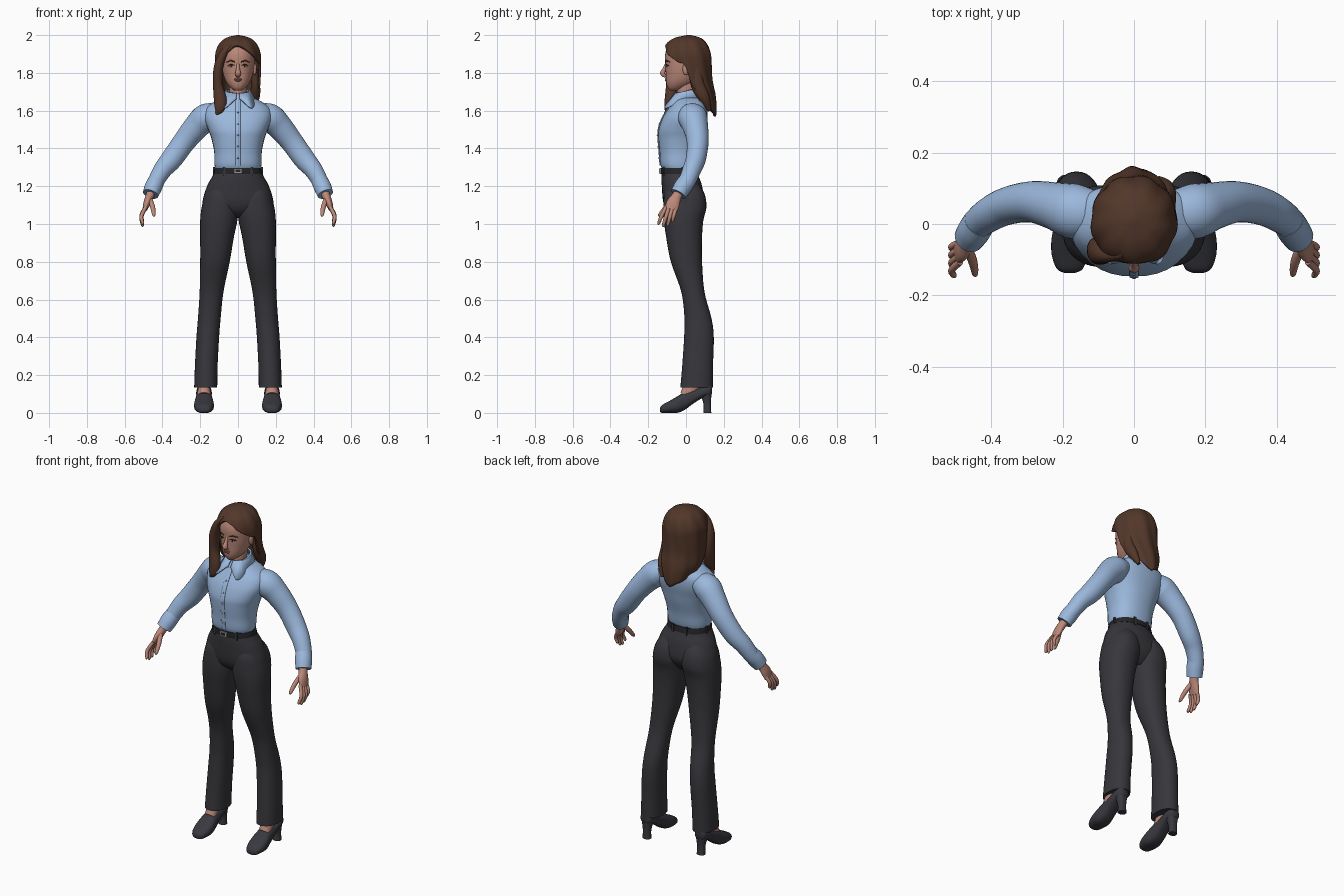
import bpy, bmesh
from math import sin, cos, pi, radians, exp, copysign
from mathutils import Vector, Matrix

if "Cube" in bpy.data.objects:
    bpy.data.objects.remove(bpy.data.objects["Cube"], do_unlink=True)

X, Y, Z = Vector((1, 0, 0)), Vector((0, 1, 0)), Vector((0, 0, 1))
SIDES = (("left", 1), ("right", -1))


def material(name, *rgb):
    mat = bpy.data.materials.new(name)
    mat.use_nodes = True
    mat.diffuse_color = (*rgb, 1)
    shader = next(n for n in mat.node_tree.nodes if n.type == 'BSDF_PRINCIPLED')
    shader.inputs["Base Color"].default_value = (*rgb, 1)
    shader.inputs["Roughness"].default_value = .7
    return mat


skin = material("skin", .5, .25, .19)
lip = material("lip", .36, .13, .11)
brown = material("hair brown", .085, .038, .023)
blue = material("shirt blue", .33, .48, .72)
charcoal = material("trouser charcoal", .038, .037, .044)
black = material("belt black", .018, .018, .021)
slate = material("shoe slate", .04, .041, .05)
metal = material("buckle metal", .32, .34, .38)
white = material("eye white", .55, .5, .47)
dark = material("iris dark", .025, .015, .012)


def finish(name, bm, mat):
    bmesh.ops.recalc_face_normals(bm, faces=bm.faces[:])
    mesh = bpy.data.meshes.new(name)
    bm.to_mesh(mesh)
    bm.free()
    mesh.shade_smooth()
    mesh.set_sharp_from_angle(angle=radians(50))
    mesh.materials.append(mat)
    obj = bpy.data.objects.new(name, mesh)
    bpy.context.collection.objects.link(obj)
    return obj


def skin_rings(name, rings, mat, closed=True, caps="both"):
    """Join a list of point rings into a surface."""
    bm = bmesh.new()
    rows = [[bm.verts.new(p) for p in ring] for ring in rings]
    n = len(rows[0])
    for low, high in zip(rows, rows[1:]):
        for i in range(n if closed else n - 1):
            j = (i + 1) % n
            bm.faces.new((low[i], low[j], high[j], high[i]))
    if caps in ("both", "first"):
        bm.faces.new(rows[0])
    if caps == "both":
        bm.faces.new(rows[-1])
    return finish(name, bm, mat)


def spline(rows, steps=6):
    """Smoothly interpolate rows of numbers."""
    out, last = [], len(rows) - 1
    for i in range(last):
        group = rows[max(i - 1, 0)], rows[i], rows[i + 1], rows[min(i + 2, last)]
        for s in range(steps):
            t = s / steps
            out.append([b + t / 2 * (c - a + t * (2*a - 5*b + 4*c - d + t * (3*(b - c) + d - a)))
                        for a, b, c, d in zip(*group)])
    return out + [list(rows[-1])]


def lookup(table, key):
    """Read a row from a table sorted by its first column."""
    for p, q in zip(table, table[1:]):
        if p[0] <= key <= q[0]:
            t = (key - p[0]) / max(q[0] - p[0], 1e-9)
            return [a + (b - a) * t for a, b in zip(p, q)]
    return table[0] if key < table[0][0] else table[-1]


def oval(centre, u, v, a, b, power=2, n=32):
    def bend(w):
        return copysign(abs(w) ** (2 / power), w)
    return [centre + u * a * bend(cos(2*pi*i/n)) + v * b * bend(sin(2*pi*i/n)) for i in range(n)]


def stack(name, rows, mat, side=1, power=2):
    """Level sections: height, (inner, outer) or half width, front, back."""
    rings = []
    for z, *xs, front, back in spline(rows):
        lo, hi = xs if len(xs) == 2 else (-xs[0], xs[0])
        centre = Vector((side * (lo + hi) / 2, (front + back) / 2, z))
        rings.append(oval(centre, X, Y, (hi - lo) / 2, (back - front) / 2, power))
    return skin_rings(name, rings, mat)


def tube(name, rows, mat, side=1, n=24):
    """Sections square to a path: x, y, z, radius across, radius in depth."""
    rows = spline(rows)
    path = [Vector((side * r[0], r[1], r[2])) for r in rows]
    rings = []
    for i, row in enumerate(rows):
        along = (path[min(i + 1, len(path) - 1)] - path[max(i - 1, 0)]).normalized()
        u = along.cross(Y).normalized()
        rings.append(oval(path[i], u, u.cross(along), row[3], row[4], n=n))
    return skin_rings(name, rings, mat)


def solid(name, place, size, mat, box=False):
    bm = bmesh.new()
    matrix = Matrix.LocRotScale(Vector(place), None, Vector(size))
    if box:
        bmesh.ops.create_cube(bm, size=2, matrix=matrix)
    else:
        bmesh.ops.create_uvsphere(bm, u_segments=20, v_segments=12, radius=1, matrix=matrix)
    return finish(name, bm, mat)


def thicken(obj, amount):
    mod = obj.modifiers.new("thickness", 'SOLIDIFY')
    mod.thickness, mod.offset = amount, 0


# Shirt body with a front placket and buttons
torso = [(1.27, .112, -.11, .045), (1.31, .124, -.134, .06), (1.38, .126, -.14, .072),
         (1.45, .14, -.146, .09), (1.5, .158, -.145, .1), (1.56, .178, -.125, .112),
         (1.61, .172, -.095, .113), (1.645, .13, -.072, .105), (1.67, .08, -.058, .085),
         (1.685, .058, -.05, .07)]
stack("shirt_body", torso, blue, power=2.3)
front_line = spline(torso)
tube("shirt_placket", [(0, r[2] - .001, r[0], .013, .004) for r in front_line[6:-8:3]], blue)
for i in range(5):
    z = 1.35 + i * .06
    solid(f"button_{i + 1}", (0, lookup(front_line, z)[2] - .005, z), (.005, .003, .005), metal)

# Collar with two points
for label, side in SIDES:
    top, fold, edge = [], [], []
    for i in range(33):
        deg = 6 + i * 174 / 32
        s, c = side * sin(radians(deg)), -cos(radians(deg))
        point = exp(-((deg - 38) / 22) ** 2)
        top.append(Vector((.058 * s, .01 + .06 * c, 1.69 + .015 * (1 + c))))
        fold.append(Vector((.066 * s, .01 + .068 * c, 1.69 + .014 * (1 + c))))
        edge.append(Vector(((.085 + .035 * point) * s, .01 + (.086 + .062 * point) * c,
                            1.668 - .055 * point)))
    thicken(skin_rings(label + "_collar", [top, fold, edge], blue, False, "none"), .006)

# Trousers
stack("trouser_hips", [(1.035, .09, -.06, .045), (1.07, .17, -.1, .075), (1.12, .187, -.121, .095),
                       (1.2, .164, -.128, .085), (1.25, .137, -.13, .068), (1.285, .118, -.126, .055)],
      charcoal, power=2.2)
leg = [(.135, .11, .232, -.03, .142), (.25, .108, .228, -.02, .143), (.4, .1, .22, -.01, .147),
       (.5, .092, .212, -.008, .135), (.64, .077, .203, -.025, .098), (.8, .044, .2, -.08, .085),
       (.93, .022, .2, -.105, .085), (1.02, .003, .2, -.117, .092), (1.09, -.004, .192, -.12, .108),
       (1.16, .006, .172, -.115, .098), (1.22, .03, .13, -.09, .06)]
for label, side in SIDES:
    stack(label + "_trouser_leg", leg, charcoal, side, 2.2)

# Belt, loops and buckle
stack("belt", [(1.265, .129, -.134, .066), (1.28, .126, -.135, .064), (1.297, .122, -.134, .061)],
      black, power=2.2)
solid("buckle", (0, -.136, 1.281), (.022, .006, .014), metal, True)
solid("buckle_centre", (0, -.14, 1.281), (.014, .004, .007), black, True)
for i, deg in enumerate((35, 100, 160, 200, 260, 325)):
    a = radians(deg)
    solid(f"belt_loop_{i + 1}", (.127 * sin(a), -.035 - .1 * cos(a), 1.278),
          (.006, .006, .024), charcoal, True)

# Shoes: distance along the foot, sole, top, half width
shoe = [(-.137, .006, .026, .015), (-.126, 0, .042, .036), (-.09, 0, .062, .05),
        (-.05, 0, .085, .052), (-.01, .014, .108, .046), (.04, .05, .122, .041),
        (.09, .08, .14, .041), (.125, .09, .15, .034), (.137, .1, .145, .02)]
for label, side in SIDES:
    rings = [oval(Vector((side * .18, y, (lo + hi) / 2)), X, Z, w, (hi - lo) / 2, 2.5)
             for y, lo, hi, w in spline(shoe)]
    skin_rings(label + "_shoe", rings, slate)
    stack(label + "_heel", [(0, .156, .204, .092, .134), (.05, .157, .203, .092, .132),
                            (.11, .146, .214, .07, .136)], slate, side, 2.5)
    tube(label + "_ankle", [(.18, .05, .2, .034, .04), (.18, .03, .14, .033, .045),
                            (.18, -.005, .09, .034, .03)], skin, side)

# Sleeves, cuffs and hands
sleeve = [(.1, .03, 1.59, .05, .06), (.165, .035, 1.565, .074, .077), (.22, .05, 1.515, .068, .067),
          (.285, .062, 1.435, .06, .058), (.35, .052, 1.345, .057, .053),
          (.4, .03, 1.285, .049, .049), (.44, 0, 1.215, .042, .044), (.458, -.03, 1.175, .04, .042)]
for label, side in SIDES:
    tube(label + "_sleeve", sleeve, blue, side, 32)
    tube(label + "_cuff", [(.433, .005, 1.228, .044, .046), (.448, -.018, 1.195, .046, .047),
                           (.463, -.04, 1.158, .042, .044)], blue, side)
    tube(label + "_palm", [(.455, -.03, 1.18, .024, .026), (.468, -.05, 1.145, .022, .027),
                           (.482, -.068, 1.11, .019, .036), (.494, -.078, 1.075, .012, .034)],
         skin, side)
    for i, finger in enumerate(("little", "ring", "middle", "index")):
        y, reach = -.052 - .018 * i, (.072, .092, .097, .085)[i]
        tube(f"{label}_{finger}_finger",
             [(.488, y, 1.09, .01, .01), (.511, y * 1.22, 1.085 - reach / 2, .01, .01),
              (.505, y * 1.36, 1.09 - reach, .008, .008),
              (.502, y * 1.38, 1.084 - reach, .003, .003)], skin, side, 12)
    tube(label + "_thumb", [(.468, -.065, 1.135, .013, .015), (.452, -.105, 1.09, .013, .013),
                            (.446, -.138, 1.05, .009, .009), (.445, -.145, 1.04, .003, .003)],
         skin, side, 12)

# Neck and head
stack("neck", [(1.62, .05, -.045, .06), (1.7, .046, -.048, .056), (1.78, .05, -.04, .06)], skin)
stack("head", [(1.706, .018, -.084, -.04), (1.722, .04, -.097, .0), (1.75, .062, -.105, .05),
               (1.79, .078, -.107, .09), (1.84, .087, -.109, .105), (1.9, .087, -.11, .11),
               (1.95, .065, -.09, .098), (1.98, .03, -.05, .06)], skin, power=2.15)
tube("nose", [(0, -.104, 1.85, .007, .006), (0, -.115, 1.82, .01, .01),
              (0, -.124, 1.797, .015, .013), (0, -.108, 1.78, .011, .007)], skin)
solid("upper_lip", (0, -.106, 1.767), (.021, .006, .004), lip)
solid("lower_lip", (0, -.105, 1.76), (.018, .007, .005), lip)
for label, side in SIDES:
    solid(label + "_eye", (side * .036, -.1, 1.836), (.015, .005, .006), white)
    solid(label + "_iris", (side * .036, -.103, 1.836), (.006, .003, .0055), dark)
    tube(label + "_eyelid", [(.02, -.105, 1.839, .002, .003), (.036, -.105, 1.844, .003, .003),
                             (.053, -.093, 1.838, .002, .003)], dark, side, 10)
    tube(label + "_brow", [(.016, -.108, 1.858, .003, .003), (.04, -.102, 1.864, .004, .004),
                           (.06, -.085, 1.857, .002, .003)], brown, side, 10)
    solid(label + "_ear", (side * .088, .0, 1.82), (.011, .018, .032), skin)

# Hair: an envelope by height, cut off along a hairline that varies around the head
shape = spline([(1.56, .03, .03, .15), (1.6, .07, -.04, .155), (1.68, .104, -.075, .149),
                (1.76, .111, -.1, .133), (1.84, .114, -.112, .13), (1.9, .113, -.116, .127),
                (1.95, .094, -.098, .107), (1.98, .06, -.055, .075), (1.994, .008, .005, .025)])
hairline = spline([(-180, 1.57), (-150, 1.59), (-120, 1.62), (-95, 1.64), (-75, 1.66), (-60, 1.74),
                   (-48, 1.85), (-30, 1.905), (-8, 1.94), (15, 1.93), (40, 1.895), (65, 1.86),
                   (85, 1.835), (97, 1.72), (125, 1.65), (150, 1.59), (180, 1.57)])
rings = []
for j in range(37):
    ring = []
    for i in range(96):
        deg = -180 + i * 360 / 96
        a = radians(deg)
        z = 1.994 - (1.994 - lookup(hairline, deg)[1]) * (j / 36) ** 1.5
        _, half, front, back = lookup(shape, z)
        wave = 1 + .022 * sin(9 * a + 14 * z) * min(1, j / 9)
        ring.append(Vector((half * wave * sin(a),
                            (front + back) / 2 - (back - front) / 2 * wave * cos(a), z)))
    rings.append(ring)
thicken(skin_rings("hair", rings, brown, caps="first"), .012)

# Loose locks: one over the right shoulder, one behind the left
tube("right_front_lock", [(-.03, -.085, 1.955, .008, .01), (-.075, -.088, 1.905, .02, .02),
                          (-.103, -.078, 1.83, .025, .033), (-.106, -.072, 1.74, .026, .034),
                          (-.094, -.086, 1.66, .034, .027), (-.098, -.098, 1.61, .026, .016),
                          (-.115, -.096, 1.58, .005, .005)], brown)
tube("left_back_lock", [(.085, .05, 1.82, .025, .035), (.093, .06, 1.74, .024, .035),
                        (.088, .095, 1.67, .026, .03), (.07, .125, 1.6, .008, .01)], brown)
